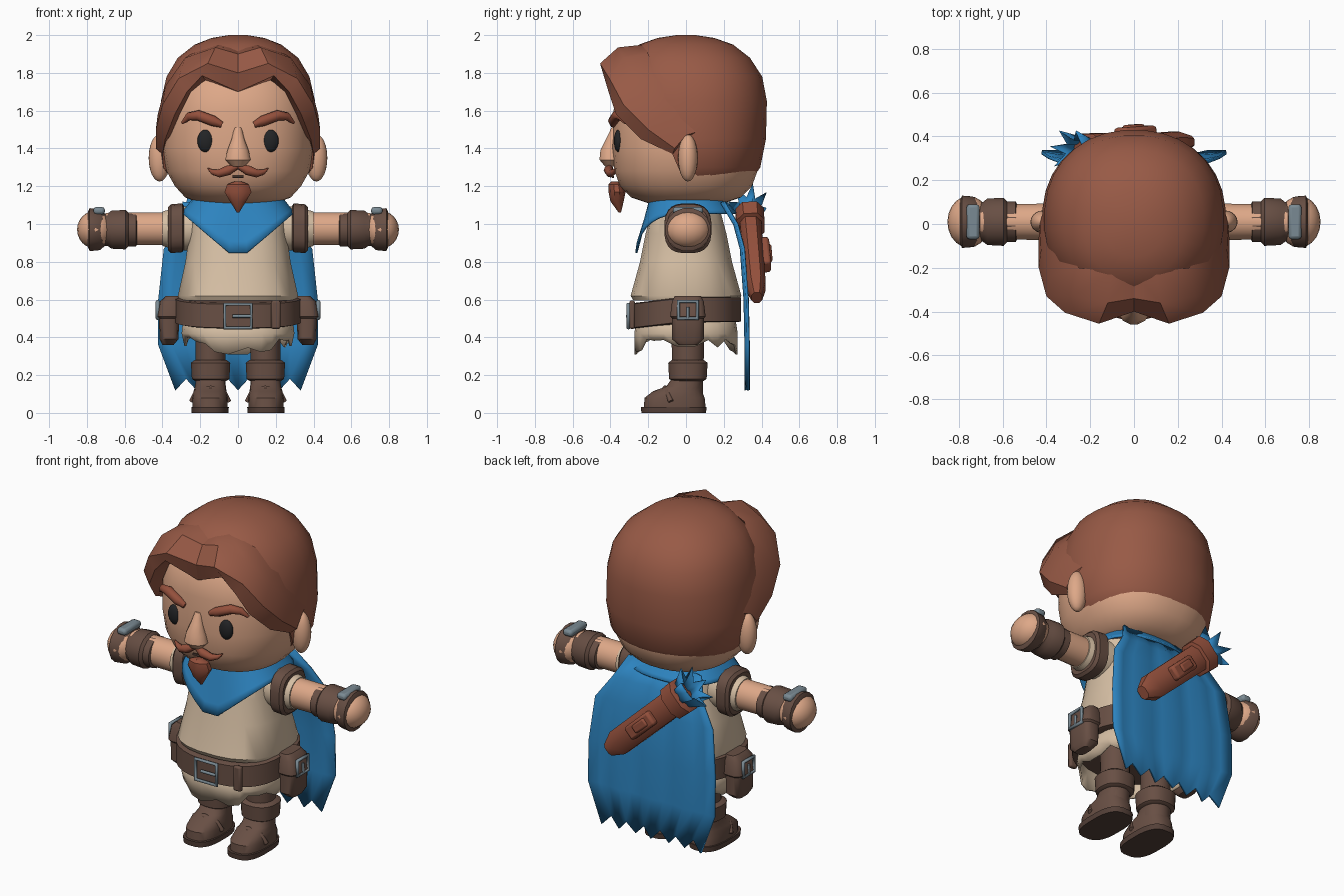
import bpy, bmesh, math, random
from mathutils import Vector

random.seed(4)
if "Cube" in bpy.data.objects:
    bpy.data.objects.remove(bpy.data.objects["Cube"])


def material(name, *rgb):
    linear = [((c / 255 + 0.055) / 1.055) ** 2.4 for c in rgb] + [1]
    mat = bpy.data.materials.new(name)
    mat.use_nodes = True
    mat.diffuse_color = linear
    mat.node_tree.nodes["Principled BSDF"].inputs["Base Color"].default_value = linear
    return mat


skin = material("skin", 222, 168, 136)
hair = material("brown hair", 152, 90, 70)
auburn = material("auburn", 148, 80, 60)
blue = material("blue cloth", 45, 132, 192)
linen = material("linen", 214, 191, 164)
leather = material("dark leather", 104, 79, 68)
sole_brown = material("sole brown", 84, 64, 56)
steel = material("steel", 122, 138, 147)
black = material("eye black", 35, 36, 38)


def add(name, bm, mat, mirror=False, bevel=0, solid=0):
    mesh = bpy.data.meshes.new(name)
    bmesh.ops.recalc_face_normals(bm, faces=bm.faces[:])
    bm.to_mesh(mesh)
    bm.free()
    return finish(name, mesh, mat, mirror, bevel, solid)


def finish(name, data, mat, mirror=False, bevel=0, solid=0):
    ob = bpy.data.objects.new(name, data)
    bpy.context.collection.objects.link(ob)
    data.materials.append(mat)
    if solid:
        ob.modifiers.new("thickness", "SOLIDIFY").thickness = solid
    if bevel:
        mod = ob.modifiers.new("bevel", "BEVEL")
        mod.width, mod.segments = bevel, 2
    if mirror:
        ob.modifiers.new("mirror", "MIRROR")
    return ob


def rows_to_bm(rows, closed=True, caps=True):
    """Bridge rows of points into a skin."""
    bm = bmesh.new()
    vs = [[bm.verts.new(p) for p in row] for row in rows]
    n = len(rows[0])
    for a, b in zip(vs, vs[1:]):
        for i in range(n if closed else n - 1):
            j = (i + 1) % n
            bm.faces.new((a[i], a[j], b[j], b[i]))
    if caps:
        bm.faces.new(vs[0])
        bm.faces.new(vs[-1])
    return bm


def oval(h, a, b, u=0, v=0, n=24, power=2.0, axis="z"):
    """Superellipse ring at height h along an axis."""
    pts = []
    for i in range(n):
        t = math.tau * (i + 0.5) / n
        c, s = math.cos(t), math.sin(t)
        x = u + a * math.copysign(abs(c) ** (2 / power), c)
        y = v + b * math.copysign(abs(s) ** (2 / power), s)
        pts.append((x, y, h) if axis == "z" else (h, x, y))
    return pts


def loft(name, rings, mat, n=24, power=2.0, axis="z", **kw):
    return add(name, rows_to_bm([oval(*r, n=n, power=power, axis=axis) for r in rings]), mat, **kw)


def box(name, loc, size, mat, bevel=0.01, **kw):
    bm = bmesh.new()
    bmesh.ops.create_cube(bm, size=1)
    for v in bm.verts:
        v.co = Vector(loc) + Vector(size) * v.co
    return add(name, bm, mat, bevel=bevel, **kw)


def ball(name, loc, radii, mat, **kw):
    bm = bmesh.new()
    bmesh.ops.create_uvsphere(bm, u_segments=20, v_segments=12, radius=1)
    for v in bm.verts:
        v.co = Vector(loc) + Vector(radii) * v.co
    return add(name, bm, mat, **kw)


def tube(name, pts, mat, cyclic=False, **kw):
    """Tapered tube through (x, y, z, radius) points."""
    cu = bpy.data.curves.new(name, "CURVE")
    cu.dimensions, cu.bevel_depth, cu.bevel_resolution, cu.use_fill_caps = "3D", 1, 2, True
    sp = cu.splines.new("POLY")
    sp.points.add(len(pts) - 1)
    for p, (x, y, z, r) in zip(sp.points, pts):
        p.co, p.radius = (x, y, z, 1), r
    sp.use_cyclic_u = cyclic
    return finish(name, cu, mat, **kw)


# Head and face
loft("head", [(1.11, .2, .2), (1.14, .28, .29), (1.2, .335, .35), (1.28, .38, .38), (1.4, .402, .39),
              (1.6, .4, .385), (1.75, .36, .36), (1.85, .25, .25)], skin, n=32, power=2.3)
ball("ears", (.415, .01, 1.35), (.058, .052, .125), skin, mirror=True)
ball("eyes", (.17, -.357, 1.44), (.045, .025, .06), black, mirror=True)
loft("nose", [(1.305, .035, .03, 0, -.4), (1.34, .07, .06, 0, -.4), (1.39, .058, .055, 0, -.4),
              (1.45, .035, .035, 0, -.39), (1.51, .02, .02, 0, -.375)], skin, n=12)
tube("eyebrows", [(.085, -.385, 1.525, .016), (.13, -.385, 1.545, .028), (.21, -.365, 1.575, .028),
                  (.26, -.345, 1.57, .022), (.295, -.32, 1.535, .008)], auburn, mirror=True)
tube("moustache", [(0, -.4, 1.305, .012), (.05, -.41, 1.285, .026), (.1, -.4, 1.268, .022),
                   (.135, -.385, 1.275, .014), (.16, -.375, 1.295, .003)], auburn, mirror=True)
box("mouth", (0, -.387, 1.25), (.06, .01, .012), sole_brown, bevel=.002)
loft("goatee", [(1.06, .006, .006, 0, -.35), (1.12, .045, .035, 0, -.365), (1.17, .075, .045, 0, -.365),
                (1.21, .06, .04, 0, -.37), (1.225, .02, .02, 0, -.375)], auburn, n=10)

# Hair cap, cut away from the face along a slanting plane
cap_rings = [(1.25, .36, .34, 0, .02), (1.3, .4, .375, 0, .02), (1.45, .42, .405, 0, .02),
             (1.65, .41, .41, 0, .02), (1.78, .38, .385, 0, .02), (1.88, .32, .33, 0, .01),
             (1.95, .23, .25), (1.985, .14, .15), (2, .05, .05)]
bm = rows_to_bm([oval(*r, n=32, power=2.2) for r in cap_rings])
bmesh.ops.bisect_plane(bm, geom=bm.verts[:] + bm.edges[:] + bm.faces[:], plane_co=(0, -.02, 1.25),
                       plane_no=(0, -.65, -.28), clear_outer=True)
bmesh.ops.holes_fill(bm, edges=[e for e in bm.edges if e.is_boundary], sides=0)
add("hair_cap", bm, hair)

# Swept fringe: each station runs from the cap edge over the bulge to the underside
fringe = [
    [(0, -.22, 1.93), (0, -.34, 1.9), (0, -.4, 1.8), (0, -.38, 1.7), (0, -.28, 1.72)],
    [(.1, -.22, 1.95), (.12, -.36, 1.935), (.16, -.455, 1.85), (.19, -.425, 1.785), (.17, -.31, 1.76)],
    [(.25, -.2, 1.9), (.28, -.33, 1.88), (.315, -.405, 1.77), (.27, -.41, 1.7), (.25, -.3, 1.7)],
    [(.36, -.12, 1.75), (.385, -.24, 1.73), (.4, -.33, 1.63), (.335, -.37, 1.58), (.31, -.28, 1.58)],
    [(.4, -.03, 1.61), (.425, -.12, 1.58), (.435, -.2, 1.5), (.385, -.24, 1.45), (.35, -.18, 1.47)],
    [(.405, .1, 1.5), (.43, 0, 1.47), (.435, -.06, 1.4), (.4, -.07, 1.37), (.37, .02, 1.42)],
]
add("fringe", rows_to_bm(fringe), hair, mirror=True)

# Tunic, ragged skirt and sleeves
loft("tunic", [(1.13, .16, .13), (1.08, .26, .18), (.95, .26, .215), (.8, .28, .245), (.62, .32, .295),
               (.595, .31, .28)], linen, power=2.5)
hem = [(x, y, z + random.choice((-.025, .01, .025)) + .05 * abs(x) / .27)
       for x, y, z in oval(.325, .285, .275, n=28, power=2.6)]
add("skirt", rows_to_bm([oval(.52, .29, .26, n=28, power=2.6), oval(.42, .3, .275, n=28, power=2.6), hem],
                        caps=False), linen, solid=.012)
loft("sleeves", [(.2, .11, .12, .01, .98), (.32, .11, .115, .01, .975), (.4, .092, .092, .01, .975)],
     linen, axis="x", mirror=True)
loft("sleeve_bands", [(.285, .11, .115, .01, .98), (.295, .125, .13, .01, .98), (.355, .125, .13, .01, .975),
                      (.37, .11, .115, .01, .975)], leather, axis="x", power=2.8, mirror=True)

# Arms, bracers and fists
loft("arms", [(.3, .085, .088, .01, .975), (.7, .08, .085, .01, .975)], skin, axis="x", mirror=True)
bracer = [(.535, .085), (.54, .095), (.58, .095), (.595, .112), (.67, .108), (.69, .092), (.705, .092),
          (.73, .116), (.785, .122), (.795, .1)]
loft("bracers", [(x, r, r * .95, .01, .97) for x, r in bracer], leather, n=16, axis="x", mirror=True)
ball("fists", (.755, .01, .97), (.097, .118, .1), skin, mirror=True)
box("bracer_plates", (.735, .01, 1.07), (.06, .16, .04), steel, bevel=.015, mirror=True)

# Neckerchief with a pointed front
rows = []
for t in (0, .2, .5, .8, 1):
    row = []
    for x, y, z in oval(0, 1, 1, n=32, power=2.5):
        point = max(0, 1 - abs(x)) if y < 0 else 0
        low = 1.06 - .25 * point
        row.append((x * (.23 + .07 * t), y * (.19 + .08 * t), 1.15 + (low - 1.15) * t))
    rows.append(row)
add("neckerchief", rows_to_bm(rows, caps=False), blue, solid=.012)

# Cape with a torn lower edge
cape = []
for z, w, y in [(1.12, .24, .2), (1, .3, .27), (.87, .39, .305), (.6, .42, .325), (.36, .42, .33), (.15, .33, .33)]:
    tear = .03 if z < .2 else 0
    cape.append([(w * i / 6, y + .008 * math.cos(i * 2), z + tear * (-1) ** (i + 1)) for i in range(-6, 7)])
add("cape", rows_to_bm(cape, closed=False, caps=False), blue, solid=.014)

# Belt, buckle and hip pouches
belt = loft("belt", [(.48, .315, .275), (.485, .335, .292), (.61, .335, .292), (.615, .315, .275)], leather,
            n=32, power=2.5)
for v in belt.data.vertices:
    v.co.z += .12 * min(0, v.co.y)
tube("belt_buckle", [(x, -.305, z, .011) for x, z in ((-.07, .45), (.07, .45), (.07, .575), (-.07, .575))],
     steel, cyclic=True)
tube("buckle_prong", [(-.03, -.31, .512, .009), (.07, -.31, .512, .009)], steel)
box("belt_strap", (.2, -.285, .52), (.05, .03, .15), leather)
loft("pouches", [(.36, .03, .05, .37, .01), (.39, .05, .085, .365, .01), (.5, .055, .085, .365, .01),
                 (.51, .068, .095, .362, .01), (.59, .06, .085, .355, .01), (.62, .035, .07, .345, .01)],
     leather, n=16, power=3.5, mirror=True)
tube("pouch_buckles", [(.425, y, z, .011) for y, z in ((-.04, .5), (.06, .5), (.06, .59), (-.04, .59))],
     steel, cyclic=True, mirror=True)
tube("pouch_prongs", [(.428, .01, .5, .008), (.428, .01, .56, .008)], steel, mirror=True)

# Legs and boots
loft("legs", [(.1, .08, .08, .145, .01), (.5, .08, .09, .145, .01)], leather, mirror=True)
loft("boot_cuffs", [(.17, .085, .085, .145, .01), (.18, .1, .1, .145, .01), (.265, .105, .105, .145, .01),
                    (.28, .085, .085, .145, .01)], leather, power=2.4, mirror=True)
loft("boots", [(.03, .093, .165, .148, -.06), (.08, .095, .16, .148, -.06), (.115, .088, .13, .148, -.045),
               (.14, .082, .095, .146, -.01), (.19, .078, .08, .145, .01)], leather, power=2.5, mirror=True)
loft("boot_soles", [(0, .098, .172, .148, -.065), (.032, .1, .175, .148, -.065)], sole_brown, power=2.8,
     mirror=True)
tube("boot_straps", [(.05, -.08, .06, .014), (.075, -.1, .11, .016), (.145, -.11, .13, .016),
                     (.22, -.1, .11, .016), (.245, -.08, .06, .014)], leather, mirror=True)

# Slanted quiver on the back, with torn cloth at its mouth
quiver = [
    loft("quiver", [(0, .04, .03), (.09, .078, .055), (.55, .08, .06), (.555, .1, .078), (.64, .105, .08),
                    (.65, .08, .06)], auburn, n=8, power=2.6),
    box("quiver_pocket", (0, .06, .33), (.085, .06, .2), auburn, bevel=.015),
    box("quiver_clasp", (0, .085, .34), (.05, .03, .1), auburn, bevel=.01),
]
frill = [(x * k, y * k, z + 0.05 * (k - 1)) for (x, y, z), k in
         zip(oval(.73, .085, .07, n=14), [1.45, .7] * 7)]
quiver.append(add("torn_cloth", rows_to_bm([oval(.62, .06, .045, n=14), frill], caps=False), blue, solid=.006))
for ob in quiver:
    ob.location = (.25, .375, .61)
    ob.rotation_euler = (.06, -.82, 0)

# Smooth shading that keeps the sharp edges
bpy.ops.object.select_all(action="DESELECT")
for ob in bpy.context.collection.objects:
    if ob.type == "MESH":
        ob.select_set(True)
        bpy.context.view_layer.objects.active = ob
bpy.ops.object.shade_smooth_by_angle(angle=math.radians(40))
